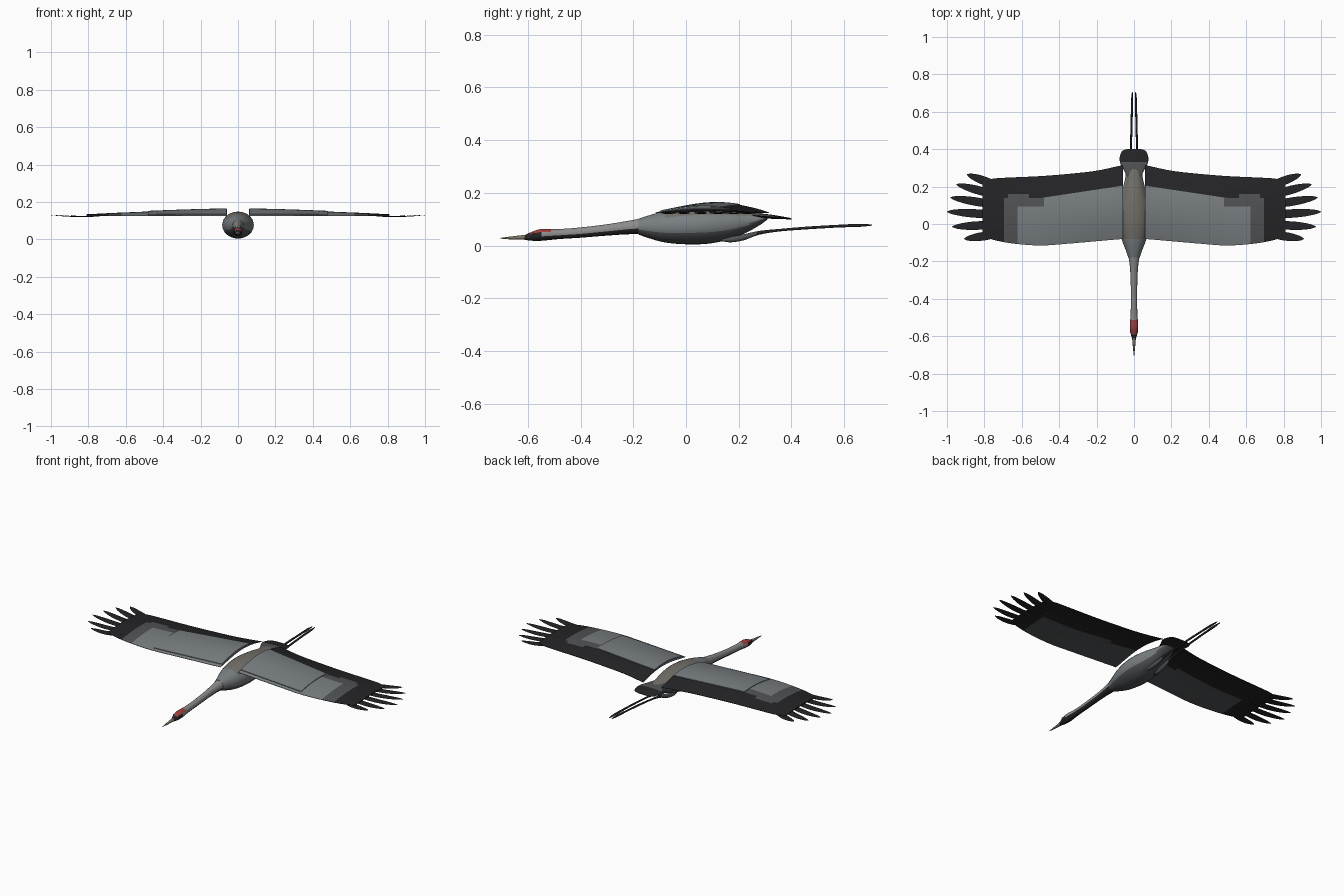
import bpy, bmesh
from math import sin, cos, pi
from mathutils import Vector

if "Cube" in bpy.data.objects:
    bpy.data.objects.remove(bpy.data.objects["Cube"])


def mat(name, r, g, b):
    m = bpy.data.materials.new(name)
    m.diffuse_color = (r, g, b, 1)
    m.use_nodes = True
    m.node_tree.nodes["Principled BSDF"].inputs["Base Color"].default_value = m.diffuse_color
    return m


GREY = mat("slate_grey", 0.19, 0.21, 0.22)
MID = mat("mid_grey", 0.08, 0.085, 0.09)
DARK = mat("charcoal", 0.018, 0.018, 0.02)
BROWN = mat("back_grey", 0.17, 0.16, 0.14)
PALE = mat("neck_grey", 0.26, 0.26, 0.26)
RED = mat("crown_red", 0.35, 0.05, 0.05)
HORN = mat("beak_horn", 0.2, 0.17, 0.12)


def finish(name, bm, mats, pick=None, mirror=False):
    """Turn a bmesh into a smooth object; pick(centre, normal) chooses the material."""
    bmesh.ops.recalc_face_normals(bm, faces=bm.faces)
    if pick:
        for f in bm.faces:
            f.material_index = pick(f.calc_center_median(), f.normal)
    me = bpy.data.meshes.new(name)
    bm.to_mesh(me)
    bm.free()
    ob = bpy.data.objects.new(name, me)
    bpy.context.collection.objects.link(ob)
    for m in mats:
        me.materials.append(m)
    if mirror:
        ob.modifiers.new("mirror", "MIRROR").use_mirror_merge = False
    bpy.ops.object.select_all(action="DESELECT")
    bpy.context.view_layer.objects.active = ob
    ob.select_set(True)
    bpy.ops.object.shade_smooth_by_angle(angle=0.8)
    return ob


def spline(pts, n=5):
    """Catmull-Rom interpolation of tuples."""
    v = [Vector(p) for p in pts]
    v = [v[0] * 2 - v[1]] + v + [v[-1] * 2 - v[-2]]
    out = []
    for i in range(1, len(v) - 2):
        a, b, c, d = v[i - 1:i + 3]
        for k in range(n):
            t = k / n
            out.append(0.5 * (2 * b + (c - a) * t + (2 * a - 5 * b + 4 * c - d) * t**2
                              + (3 * b - a - 3 * c + d) * t**3))
    return out + [v[-2]]


def skin(bm, rings):
    """Bridge closed rings of points and cap both ends."""
    vs = [[bm.verts.new(p) for p in r] for r in rings]
    n = len(vs[0])
    for a, b in zip(vs, vs[1:]):
        for i in range(n):
            bm.faces.new((a[i], a[(i + 1) % n], b[(i + 1) % n], b[i]))
    bm.faces.new(vs[0])
    bm.faces.new(vs[-1])


def loft(bm, sections, seg=24, x0=False):
    """Oval sections along y: (y, z low, z high, half width), stored as y,zlo,zhi,w."""
    rings = []
    for y, lo, hi, w in spline(sections):
        zc, h = (lo + hi) / 2, max((hi - lo) / 2, 0.0008)
        rings.append([(max(w, 0.0008) * cos(2 * pi * i / seg), y,
                       zc + h * sin(2 * pi * i / seg)) for i in range(seg)])
    skin(bm, rings)


# body
bm = bmesh.new()
loft(bm, [(-0.18, .042, .102, .03), (-0.14, .028, .115, .044), (-0.08, .012, .131, .066),
          (0, .005, .145, .082), (0.08, .007, .148, .083), (0.16, .022, .143, .068),
          (0.23, .05, .132, .05), (0.28, .078, .124, .042), (0.31, .1, .116, .03)], 32)
finish("body", bm, [GREY, BROWN, MID],
       lambda c, n: 1 if c.z > .1 and n.z > .6 and c.y > -.08 else (2 if n.z < -.35 else 0))

# neck and head, with red crown and dark face
bm = bmesh.new()
loft(bm, [(-0.612, .022, .040, .010), (-0.59, .019, .050, .017), (-0.56, .018, .061, .022),
          (-0.53, .020, .063, .022), (-0.48, .025, .063, .018), (-0.4, .030, .069, .017),
          (-0.3, .038, .081, .018), (-0.22, .043, .094, .023), (-0.165, .043, .104, .031)])


def neck_colour(c, n):
    if -.59 < c.y < -.515 and n.z > .45:
        return 1
    if c.y < -.55 or n.z < -.3:
        return 2
    return 0


finish("neck_and_head", bm, [PALE, RED, DARK], neck_colour)

# beak
bm = bmesh.new()
loft(bm, [(-0.706, .027, .029, .001), (-0.67, .024, .034, .005), (-0.6, .022, .042, .011)], 12)
finish("beak", bm, [HORN])

# eyes
bm = bmesh.new()
bmesh.ops.create_uvsphere(bm, u_segments=10, v_segments=8, radius=.004)
bmesh.ops.translate(bm, verts=bm.verts, vec=(.018, -.578, .045))
finish("eyes", bm, [RED], mirror=True)

# wing plan: (x, leading y, trailing y, camber height)
PLAN = spline([(.06, -.08, .315, .036), (.2, -.092, .285, .033), (.35, -.105, .268, .028),
               (.5, -.115, .256, .022), (.65, -.104, .249, .016), (.75, -.085, .243, .011),
               (.81, -.062, .225, .008)])


def top(s, u, lift=0):
    x, lead, trail, h = s
    return Vector((x, lead + (trail - lead) * u, .126 + h * sin(pi * u) ** .9 + lift))


bm = bmesh.new()
U = [i / 16 for i in range(17)]
rings = []
for s in PLAN:
    upper = [top(s, u) for u in U]
    lower = [top(s, u) - Vector((0, 0, .002 + .009 * min(1, s[3] / .025) * sin(pi * u ** .6)))
             for u in reversed(U)]
    rings.append(upper + lower)
skin(bm, rings)


def wing_colour(c, n):
    if n.z < 0:
        return 1 if c.y < .08 and c.x < .7 else 2
    if c.x > .7 or c.y > .15:
        return 2
    return 1 if c.x > .61 or c.y > .1 and c.x > .45 else 0


finish("wings", bm, [GREY, MID, DARK], wing_colour, True)

# raised covert layer over the inner wing
bm = bmesh.new()
rings = []
for i in range(12):
    x = .062 + .42 * i / 11
    k = min(range(len(PLAN) - 1), key=lambda j: 0 if PLAN[j][0] <= x <= PLAN[j + 1][0] else 1)
    s = PLAN[k].lerp(PLAN[k + 1], (x - PLAN[k][0]) / (PLAN[k + 1][0] - PLAN[k][0]))
    end = ((.205 - .15 * (x - .06)) - s[1]) / (s[2] - s[1])
    us = [.05 + (end - .05) * j / 10 for j in range(11)]
    rings.append([top(s, u, .0035) for u in us] + [top(s, u, -.001) for u in reversed(us)])
skin(bm, rings)
finish("wing_coverts", bm, [GREY], mirror=True)

# fingered primary feathers
bm = bmesh.new()
TIPS = [(.893, .265), (.95, .212), (.982, .142), (1.0, .066), (.972, -.015), (.908, -.08)]
for i, (tx, ty) in enumerate(TIPS):
    a = Vector((.73, .205 - .052 * i, .128))
    b = Vector((tx, ty, .129))
    d = b - a
    side = Vector((-d.y, d.x, 0)).normalized()
    rings = []
    for t, w in spline([(0, .014), (.3, .022), (.6, .0215), (.85, .014), (.96, .006), (1, .001)], 3):
        p = a + d * t - Vector((0, 0, .007 * sin(pi * t)))
        up = Vector((0, 0, .003 * (1.1 - t)))
        rings.append([p + side * w, p + up, p - side * w, p - up])
    skin(bm, rings)
finish("primary_feathers", bm, [DARK], mirror=True)

# tail fan
bm = bmesh.new()
loft(bm, [(.25, .108, .124, .036), (.29, .104, .121, .055), (.32, .102, .118, .072),
          (.35, .101, .113, .077), (.38, .1, .108, .07), (.395, .1, .105, .056),
          (.401, .1, .103, .036)])
finish("tail", bm, [DARK, MID], lambda c, n: 1 if c.y < .33 and n.z > 0 else 0)

# trailing legs: thigh, shank and folded toes
bm = bmesh.new()
path = spline([(.03, .13, .022, .004), (.029, .17, .023, .011), (.026, .22, .032, .012),
               (.021, .28, .049, .0075), (.018, .36, .059, .005), (.015, .46, .067, .0055),
               (.012, .58, .074, .0055), (.010, .66, .077, .006), (.009, .706, .078, .002)])
skin(bm, [[(x + r * cos(pi * i / 5), y, z + r * sin(pi * i / 5)) for i in range(10)]
          for x, y, z, r in path])
finish("legs", bm, [DARK, MID], lambda c, n: 1 if c.y < .27 else 0, True)
